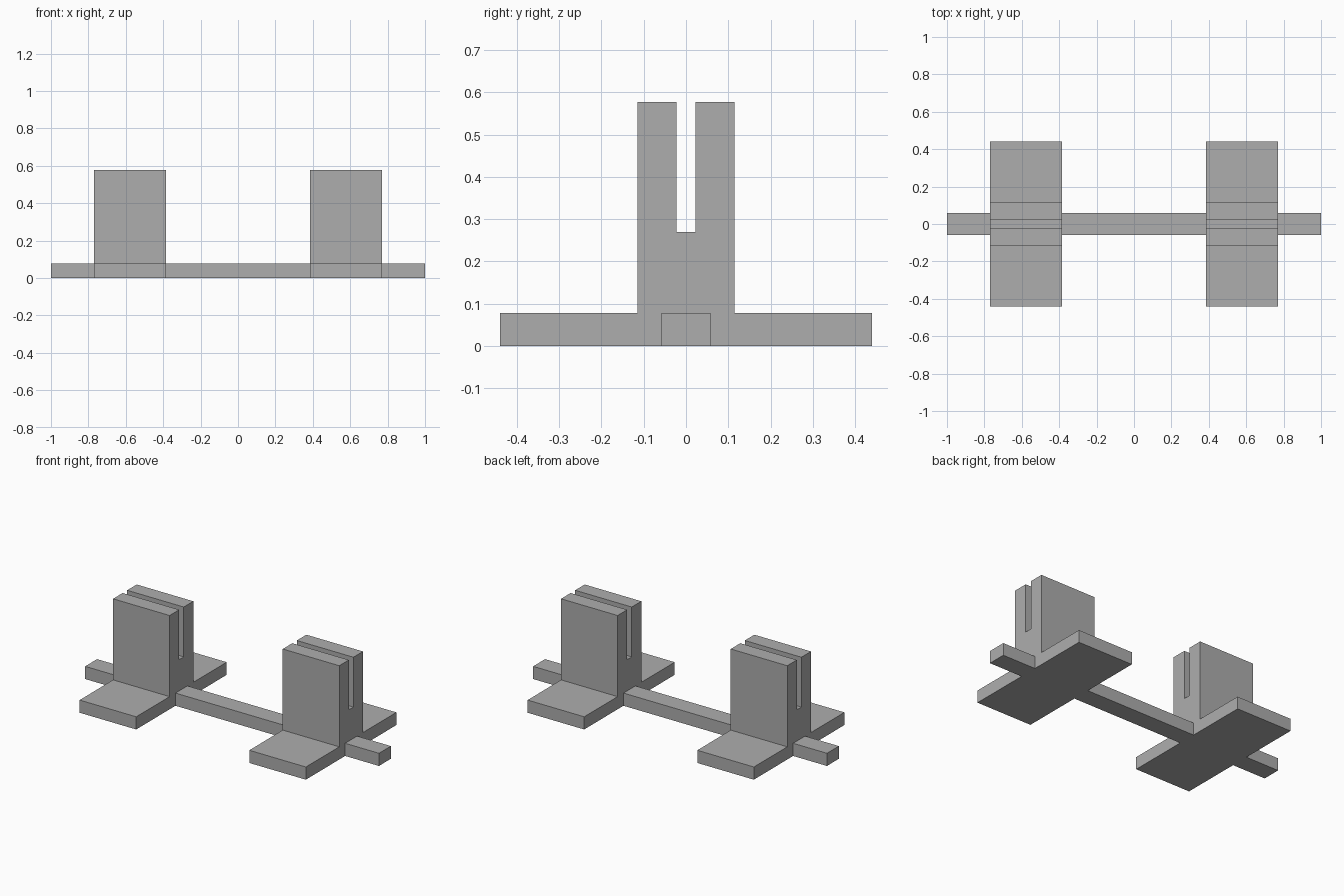
import bpy
import bmesh

cube = bpy.data.objects.get("Cube")
if cube:
    bpy.data.objects.remove(cube, do_unlink=True)

GREY = (0.42, 0.42, 0.42, 1)
grey = bpy.data.materials.new("plain_grey")
grey.use_nodes = True
grey.diffuse_color = GREY
grey.node_tree.nodes["Principled BSDF"].inputs["Base Color"].default_value = GREY

INNER, OUTER = 0.385, 0.77   # stand extent along x
BASE_H = 0.078               # height of feet and bar
BAR_HALF = 0.058             # half depth of bar


def extrude_profile(name, points, x0, x1):
    """Extrude a closed (y, z) profile from x0 to x1."""
    bm = bmesh.new()
    face = bm.faces.new([bm.verts.new((x0, y, z)) for y, z in points])
    result = bmesh.ops.extrude_face_region(bm, geom=[face])
    verts = [v for v in result["geom"] if isinstance(v, bmesh.types.BMVert)]
    bmesh.ops.translate(bm, verts=verts, vec=(x1 - x0, 0, 0))
    bmesh.ops.recalc_face_normals(bm, faces=bm.faces)
    mesh = bpy.data.meshes.new(name)
    bm.to_mesh(mesh)
    bm.free()
    mesh.materials.append(grey)
    obj = bpy.data.objects.new(name, mesh)
    bpy.context.collection.objects.link(obj)
    return obj


# Half of the slotted stand: foot, upright and slot
half = [(0.44, 0), (0.44, BASE_H), (0.115, BASE_H),
        (0.115, 0.577), (0.022, 0.577), (0.022, 0.27)]
stand = half + [(-y, z) for y, z in reversed(half)]
bar = [(-BAR_HALF, 0), (BAR_HALF, 0), (BAR_HALF, BASE_H), (-BAR_HALF, BASE_H)]

# Two stands and the bar ends beyond them
for side, s in (("left", 1), ("right", -1)):
    extrude_profile(side + "_slotted_stand", stand, s * INNER, s * OUTER)
    extrude_profile(side + "_bar_end", bar, s * OUTER, s)

# Bar between the stands
extrude_profile("connecting_bar", bar, -INNER, INNER)
